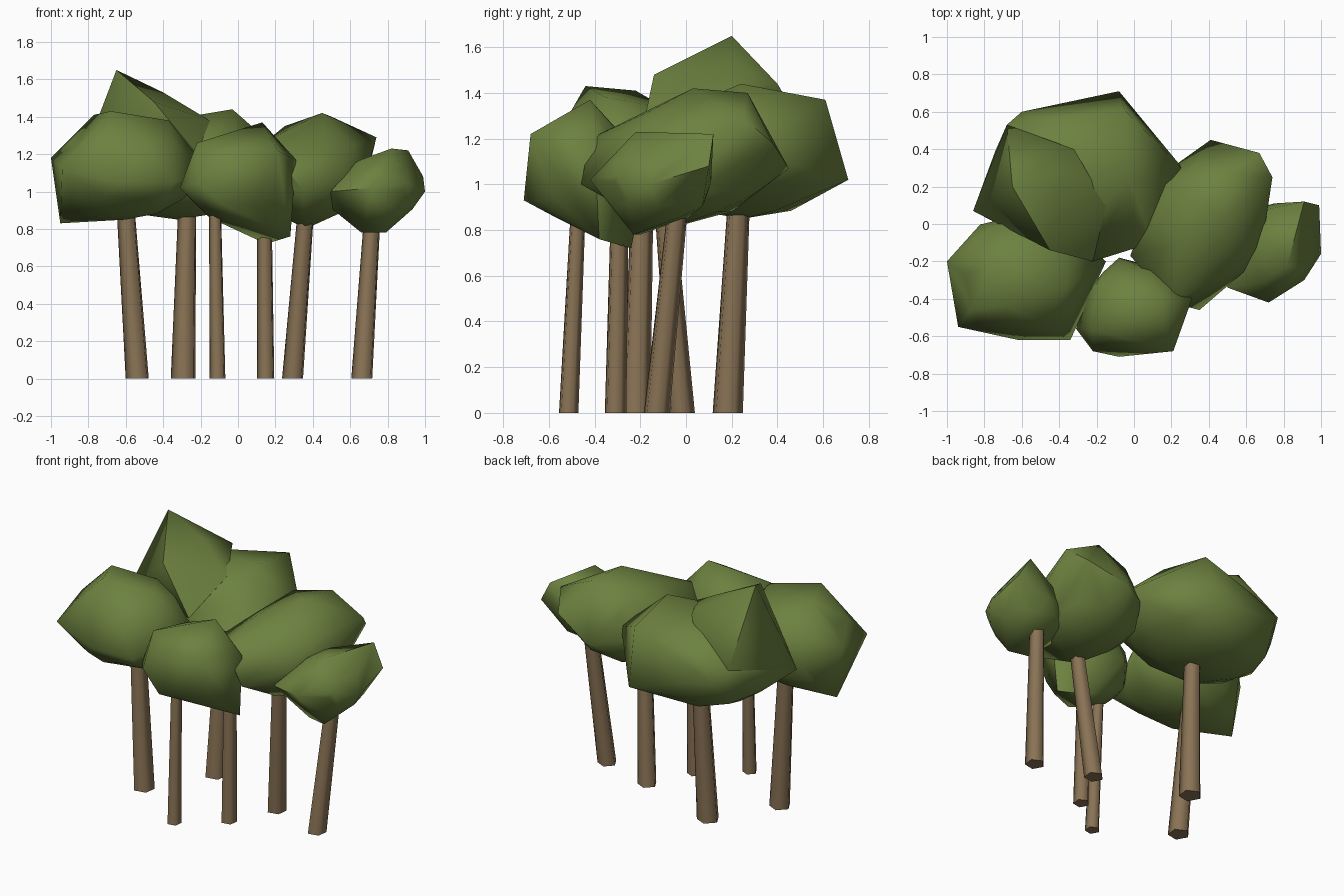
import bpy, bmesh, math
from mathutils import Vector


def material(name, color):
    m = bpy.data.materials.new(name)
    m.diffuse_color = (*color, 1)
    return m


LEAF = material("leaf green", (0.15, 0.22, 0.05))
BARK = material("bark brown", (0.25, 0.17, 0.09))


def add_object(name, bm, mat, angle):
    bmesh.ops.recalc_face_normals(bm, faces=bm.faces[:])
    me = bpy.data.meshes.new(name)
    bm.to_mesh(me)
    bm.free()
    me.materials.append(mat)
    ob = bpy.data.objects.new(name, me)
    bpy.context.collection.objects.link(ob)
    bpy.ops.object.select_all(action='DESELECT')
    ob.select_set(True)
    bpy.context.view_layer.objects.active = ob
    bpy.ops.object.shade_smooth_by_angle(angle=math.radians(angle))


def crown(name, center, radii, bulges, power=0.85):
    """Slightly boxy low-poly ellipsoid wrapped together with a few bulging corners."""
    ball = bmesh.new()
    bmesh.ops.create_icosphere(ball, subdivisions=2, radius=1)
    points = [[c + r * math.copysign(abs(u) ** power, u)
               for c, r, u in zip(center, radii, v.co)] for v in ball.verts]
    ball.free()
    bm = bmesh.new()
    for p in points + bulges:
        bm.verts.new(p)
    bmesh.ops.convex_hull(bm, input=bm.verts[:])
    loose = [v for v in bm.verts if not v.link_faces]
    bmesh.ops.delete(bm, geom=loose, context='VERTS')
    add_object(name, bm, LEAF, 60)


def trunk(name, base, top, r0, r1, sides=5):
    """Leaning tapered trunk, extended along its lean into the crown."""
    base, top = Vector((*base, 0)), Vector(top)
    end = base + (top - base) * (1.0 / top.z)
    bm = bmesh.new()
    rings = []
    for c, r in ((base, r0), (end, r1)):
        rings.append([bm.verts.new(c + Vector((r * math.cos(a), r * math.sin(a), 0)))
                      for a in (2 * math.pi * i / sides + 0.5 for i in range(sides))])
    for i in range(sides):
        j = (i + 1) % sides
        bm.faces.new((rings[0][i], rings[0][j], rings[1][j], rings[1][i]))
    bm.faces.new(rings[0][::-1])
    bm.faces.new(rings[1])
    add_object(name, bm, BARK, 75)


# Back crown: rounded body plus the tall peak on its left
crown("back_crown", (-0.32, 0.25, 1.12), (0.44, 0.38, 0.27), [
    (-0.03, 0.24, 1.44), (-0.86, 0.07, 1.10), (-0.68, 0.53, 1.22),
    (-0.08, 0.71, 1.02), (-0.05, 0.61, 1.37), (0.30, 0.25, 1.15),
    (0.10, -0.10, 1.12), (-0.22, -0.20, 1.20), (-0.60, 0.60, 1.15)])
crown("back_crown_peak", (-0.48, 0.17, 1.15), (0.2, 0.2, 0.25), [
    (-0.65, 0.20, 1.65), (-0.45, -0.14, 1.48), (-0.40, 0.20, 1.53),
    (-0.32, 0.40, 1.44), (-0.86, 0.07, 1.10), (-0.68, 0.53, 1.22),
    (-0.15, 0.10, 1.38), (-0.22, -0.20, 1.20)])

# Other crowns
crown("left_crown", (-0.60, -0.27, 1.11), (0.35, 0.32, 0.26), [
    (-1.00, -0.20, 1.18), (-0.94, -0.55, 1.12), (-0.95, -0.22, 0.83),
    (-0.62, -0.62, 1.05), (-0.34, -0.62, 1.05), (-0.15, -0.20, 1.10),
    (-0.77, -0.22, 1.41), (-0.68, -0.44, 1.43), (-0.37, -0.35, 1.38)])
crown("front_crown", (0.0, -0.45, 1.06), (0.26, 0.23, 0.23), [
    (-0.31, -0.56, 1.02), (-0.22, -0.57, 1.26), (0.21, -0.68, 1.22),
    (-0.22, -0.68, 1.05), (-0.08, -0.71, 0.93), (0.13, -0.42, 1.37),
    (0.31, -0.40, 1.17), (0.28, -0.38, 0.76), (0.15, -0.24, 0.72),
    (-0.08, -0.18, 1.02)])
crown("right_crown", (0.39, 0.02, 1.10), (0.31, 0.33, 0.25), [
    (0.45, 0.03, 1.42), (0.50, 0.27, 1.40), (0.25, 0.22, 1.35),
    (0.74, 0.25, 1.29), (0.67, 0.38, 1.18), (0.41, 0.45, 1.07),
    (0.35, -0.46, 1.00), (0.20, -0.42, 1.20), (-0.02, -0.17, 1.12),
    (0.36, -0.10, 0.80)])
crown("small_right_crown", (0.75, -0.12, 1.01), (0.21, 0.23, 0.18), [
    (0.82, -0.22, 1.23), (0.91, 0.12, 1.22), (0.99, 0.10, 1.08),
    (1.00, -0.16, 1.00), (0.91, -0.30, 1.04), (0.72, -0.42, 1.02),
    (0.50, -0.34, 1.00), (0.66, -0.20, 0.78), (0.79, -0.23, 0.78),
    (0.45, -0.15, 0.95)])

# Trunks
trunk("left_trunk", (-0.535, -0.22), (-0.595, -0.195, 0.87), 0.066, 0.05)
trunk("back_trunk", (-0.29, 0.18), (-0.27, 0.225, 0.85), 0.07, 0.05)
trunk("front_trunk", (-0.107, -0.515), (-0.12, -0.475, 0.85), 0.045, 0.033)
trunk("middle_trunk", (0.15, -0.31), (0.145, -0.295, 0.73), 0.05, 0.04)
trunk("right_trunk", (0.295, -0.02), (0.36, -0.09, 0.83), 0.06, 0.045)
trunk("small_right_trunk", (0.665, -0.13), (0.715, -0.05, 0.78), 0.06, 0.045)
